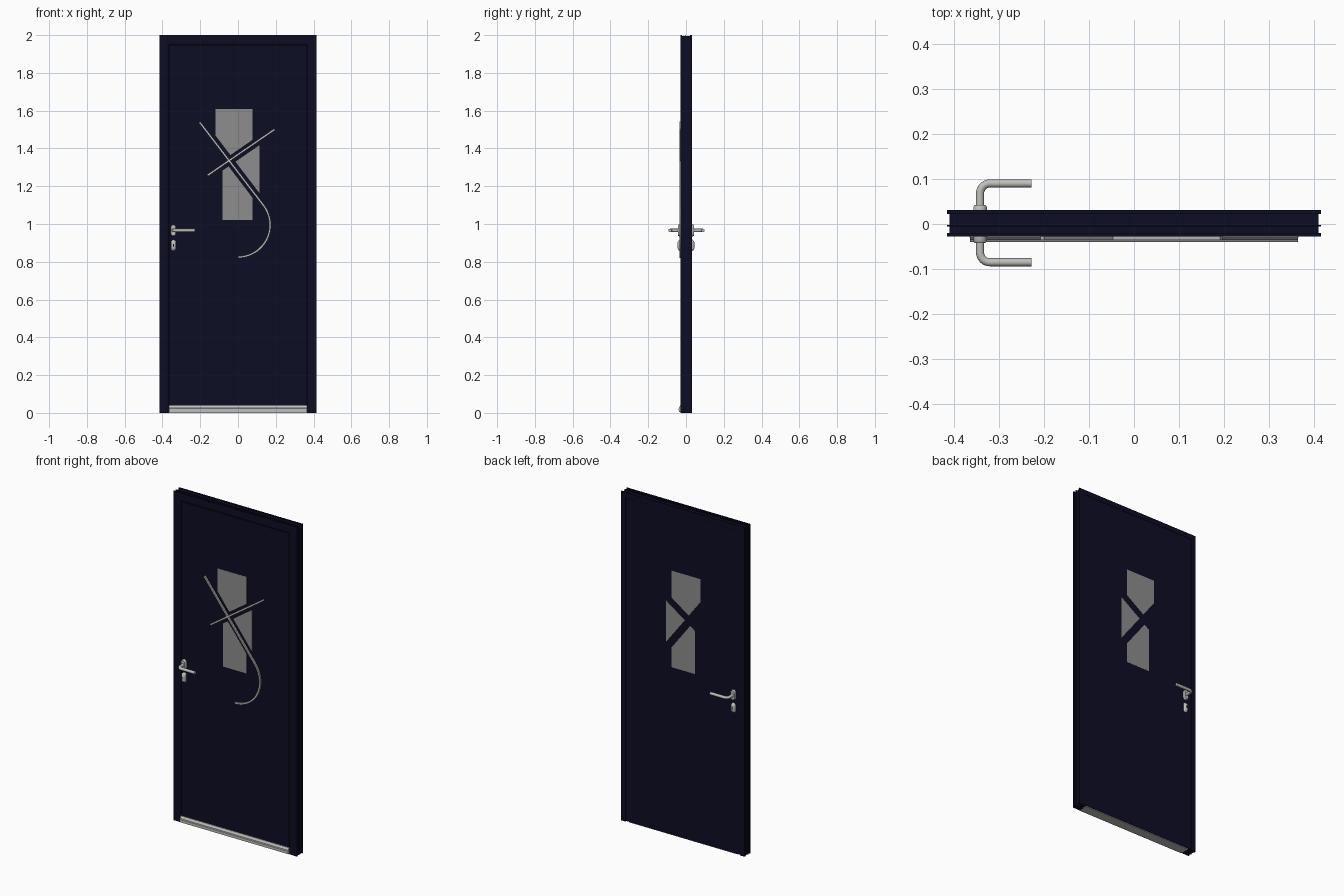
import bpy, bmesh, math
from mathutils import Vector

if "Cube" in bpy.data.objects:
    bpy.data.objects.remove(bpy.data.objects["Cube"], do_unlink=True)


def material(name, rgb):
    m = bpy.data.materials.new(name)
    m.use_nodes = True
    m.diffuse_color = (*rgb, 1)
    m.node_tree.nodes["Principled BSDF"].inputs["Base Color"].default_value = (*rgb, 1)
    return m


PAINT = material("dark blue paint", (0.004, 0.004, 0.018))
GLASS = material("grey glass", (0.27, 0.27, 0.27))
STEEL = material("brushed steel", (0.52, 0.52, 0.5))


def finish(bm, name, mat, smooth=False):
    bmesh.ops.recalc_face_normals(bm, faces=bm.faces)
    mesh = bpy.data.meshes.new(name)
    bm.to_mesh(mesh)
    bm.free()
    mesh.materials.append(mat)
    ob = bpy.data.objects.new(name, mesh)
    bpy.context.collection.objects.link(ob)
    if smooth:
        bpy.ops.object.select_all(action="DESELECT")
        ob.select_set(True)
        bpy.context.view_layer.objects.active = ob
        bpy.ops.object.shade_smooth_by_angle(angle=math.radians(40))
    return ob


def loft(name, rings, mat, smooth=False):
    """Join equal closed rings of points into a capped solid."""
    bm = bmesh.new()
    rows = [[bm.verts.new(p) for p in ring] for ring in rings]
    n = len(rows[0])
    for a, b in zip(rows, rows[1:]):
        for i in range(n):
            bm.faces.new((a[i], a[(i + 1) % n], b[(i + 1) % n], b[i]))
    bm.faces.new(rows[0])
    bm.faces.new(rows[-1])
    return finish(bm, name, mat, smooth)


def box(name, x0, x1, y0, y1, z0, z1, mat):
    ring = [(x0, z0), (x1, z0), (x1, z1), (x0, z1)]
    return loft(name, [[(x, y, z) for x, z in ring] for y in (y0, y1)], mat)


# Frame: one ribbed profile (inset, depth) swept up, across and down
profile = [(0, -.028), (0, -.02), (.005, -.02), (.005, -.006), (0, -.006), (0, -.002),
           (.005, -.002), (.005, .022), (0, .022), (0, .031), (.03, .031), (.03, 0),
           (.05, 0), (.05, -.025), (.04, -.028)]
W, H = 0.415, 2.0
loft("door_frame", [[(s * (W - d), y, z if z == 0 else H - d) for d, y in profile]
                    for s, z in ((-1, 0), (-1, H), (1, H), (1, 0))], PAINT)

# Rebated leaf with a thin shadow gap to the frame
box("leaf_front", -.362, .362, -.025, .001, .004, 1.947, PAINT)
box("leaf_back", -.384, .384, .001, .03, .004, 1.969, PAINT)
box("threshold_plate", -.365, .365, -.03, .028, 0, .004, STEEL)

# Weather bar with a stepped, sloping drip profile
bar = [(-.025, .004), (-.036, .004), (-.036, .012), (-.04, .012), (-.04, .022),
       (-.036, .025), (-.036, .03), (-.03, .04), (-.025, .04)]
loft("weather_bar", [[(x, y, z) for y, z in bar] for x in (-.364, .364)], STEEL)

# Crossing lines that divide the glass and carry the trims
CROSS = Vector((-.045, 1.335))
FALL = Vector((.606, -.795))
RISE = Vector((.824, .566))
GAP = .022


def pane(name, x0, x1, z0, z1, sides):
    """A rectangle cut back from the crossing lines; sides are (direction, sign kept)."""
    bm = bmesh.new()
    bm.faces.new([bm.verts.new((x, -.026, z))
                  for x, z in ((x0, z0), (x1, z0), (x1, z1), (x0, z1))])
    for d, sign in sides:
        up = Vector((-d.y, 0, d.x)) * sign
        bmesh.ops.bisect_plane(bm, geom=bm.verts[:] + bm.edges[:] + bm.faces[:],
                               plane_co=Vector((CROSS.x, 0, CROSS.y)) + up * GAP,
                               plane_no=up, clear_inner=True)
    out = bmesh.ops.extrude_face_region(bm, geom=bm.faces[:])["geom"]
    bmesh.ops.translate(bm, vec=(0, .057, 0),
                        verts=[v for v in out if isinstance(v, bmesh.types.BMVert)])
    finish(bm, name, GLASS)


pane("upper_pane", -.119, .077, 1.02, 1.608, [(FALL, 1), (RISE, 1)])
pane("side_pane", -.119, .114, 1.02, 1.608, [(FALL, 1), (RISE, -1)])
pane("lower_pane", -.082, .077, 1.021, 1.608, [(FALL, -1), (RISE, -1)])


def ribbon(name, path, half=.005):
    rings = []
    for i, p in enumerate(path):
        t = (path[min(i + 1, len(path) - 1)] - path[max(i - 1, 0)]).normalized()
        n = Vector((-t.y, t.x)) * half
        a, b = p + n, p - n
        rings.append([(a.x, -.024, a.y), (b.x, -.024, b.y), (b.x, -.035, b.y), (a.x, -.035, a.y)])
    loft(name, rings, STEEL)


# Decorative trims: a hooked one and a straight one
start, end = math.radians(37.3), math.radians(-90)
hook = [Vector((-.204, 1.54))]
for i in range(25):
    a = start + (end - start) * i / 24
    hook.append(Vector((.17 * math.cos(a), .995 + .17 * math.sin(a))))
ribbon("hooked_trim", hook)
ribbon("straight_trim", [Vector((-.162, 1.257)), Vector((.194, 1.501))])


def oval(cx, cz, w, h, y, n=32):
    """Upright rounded slot outline with half width w and half height h."""
    pts = []
    for i in range(n):
        a = 2 * math.pi * (i + .5) / n
        lift = (h - w) * (1 if math.sin(a) > 0 else -1)
        pts.append((cx + w * math.cos(a), y, cz + lift + w * math.sin(a)))
    return pts


# Handle sets on both faces
HX, HZ = -.342, .966
for side, s, base, reach in (("front", -1, .024, .085), ("back", 1, .029, .09)):
    loft(side + "_rosette", [oval(HX, HZ, .015, .031, s * base),
                             oval(HX, HZ, .015, .031, s * .038),
                             oval(HX, HZ, .012, .028, s * .042)], STEEL, True)
    # domed lock cover
    loft(side + "_lock_cover", [oval(HX, .887, w, h, s * y) for w, h, y in
                                ((.014, .03, base), (.014, .03, .034), (.012, .026, .039),
                                 (.009, .02, .043), (.006, .014, .045))], STEEL, True)
    loft(side + "_keyhole", [oval(HX, .887, .002, .008, s * y) for y in (.044, .0455)], PAINT)
    # lever: straight neck, quarter bend, straight grip
    r, bend = .009, .022
    path = [(HX, base, 0)]
    for i in range(9):
        a = math.pi / 2 * i / 8
        path.append((HX + bend * (1 - math.cos(a)), reach - bend * (1 - math.sin(a)), a))
    path.append((-.228, reach, math.pi / 2))
    rings = []
    for x, y, a in path:
        ring = []
        for k in range(20):
            t = 2 * math.pi * k / 20
            u = r * math.cos(t)
            ring.append((x + u * math.cos(a), s * (y - u * math.sin(a)), HZ + r * math.sin(t)))
        rings.append(ring)
    loft(side + "_lever", rings, STEEL, True)
